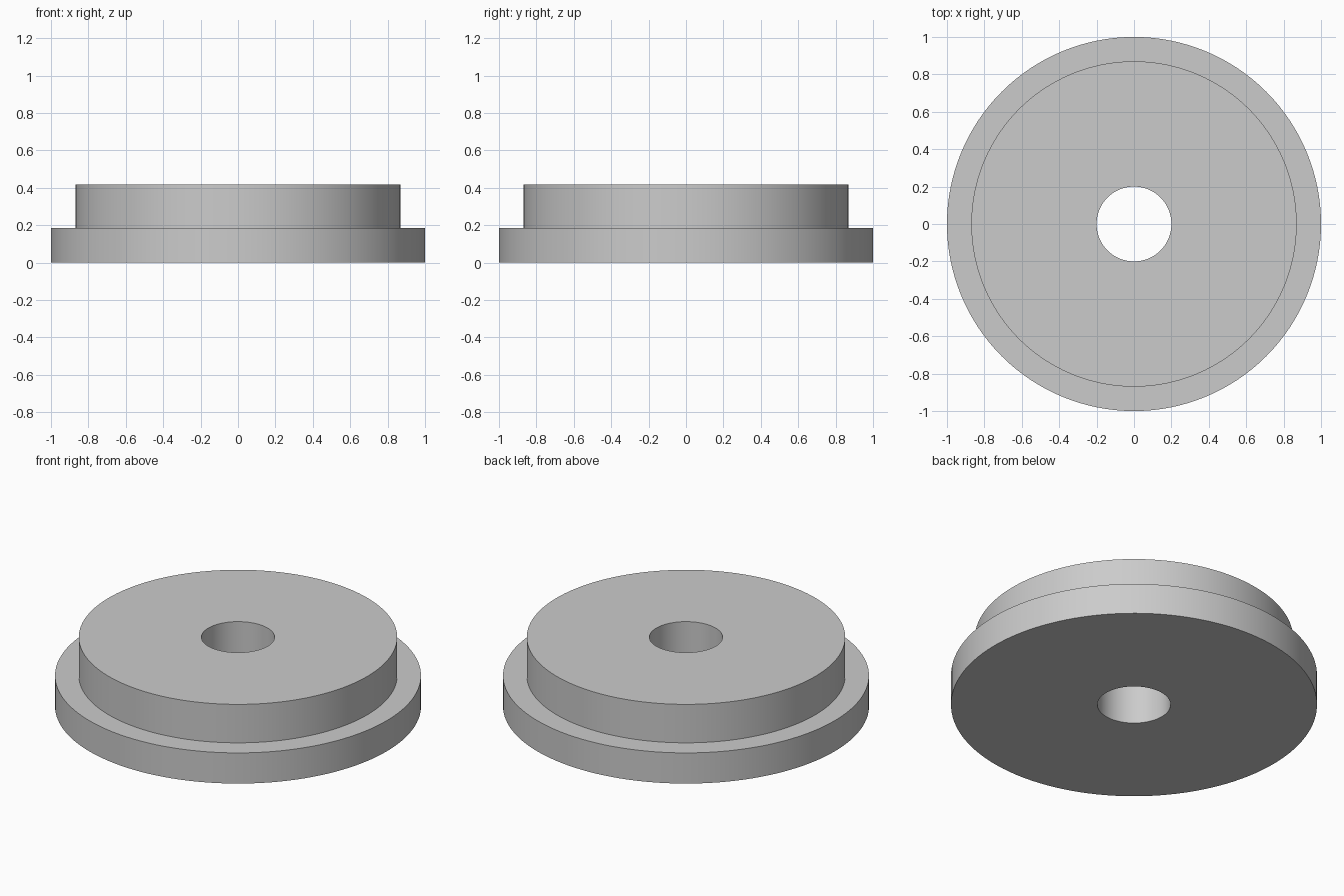
import bpy
import bmesh
import math

cube = bpy.data.objects.get("Cube")
if cube:
    bpy.data.objects.remove(cube, do_unlink=True)

SEGMENTS = 128
HOLE_RADIUS, HUB_RADIUS, FLANGE_RADIUS = 0.2, 0.87, 1.0
STEP_HEIGHT, TOP_HEIGHT = 0.185, 0.417

grey = bpy.data.materials.new("plain grey")
grey.use_nodes = True
colour = (0.6, 0.6, 0.6, 1)
grey.diffuse_color = colour
grey.node_tree.nodes["Principled BSDF"].inputs["Base Color"].default_value = colour


def lathe(name, profile, material):
    """Revolve a closed (radius, height) profile around the z axis."""
    bm = bmesh.new()
    verts = [bm.verts.new((r, 0, z)) for r, z in profile]
    edges = [bm.edges.new((verts[i - 1], verts[i])) for i in range(len(verts))]
    bmesh.ops.spin(bm, geom=verts + edges, cent=(0, 0, 0), axis=(0, 0, 1),
                   angle=math.tau, steps=SEGMENTS, use_merge=True)
    bmesh.ops.remove_doubles(bm, verts=bm.verts, dist=1e-5)
    bmesh.ops.recalc_face_normals(bm, faces=bm.faces)
    mesh = bpy.data.meshes.new(name)
    bm.to_mesh(mesh)
    bm.free()
    mesh.materials.append(material)
    obj = bpy.data.objects.new(name, mesh)
    bpy.context.collection.objects.link(obj)
    bpy.ops.object.select_all(action="DESELECT")
    obj.select_set(True)
    bpy.context.view_layer.objects.active = obj
    bpy.ops.object.shade_smooth_by_angle(angle=math.radians(30))
    return obj


# Stepped disc: wide flange, narrower hub and a bore right through
lathe("flanged_bushing", [
    (HOLE_RADIUS, 0),
    (FLANGE_RADIUS, 0),
    (FLANGE_RADIUS, STEP_HEIGHT),
    (HUB_RADIUS, STEP_HEIGHT),
    (HUB_RADIUS, TOP_HEIGHT),
    (HOLE_RADIUS, TOP_HEIGHT),
], grey)
